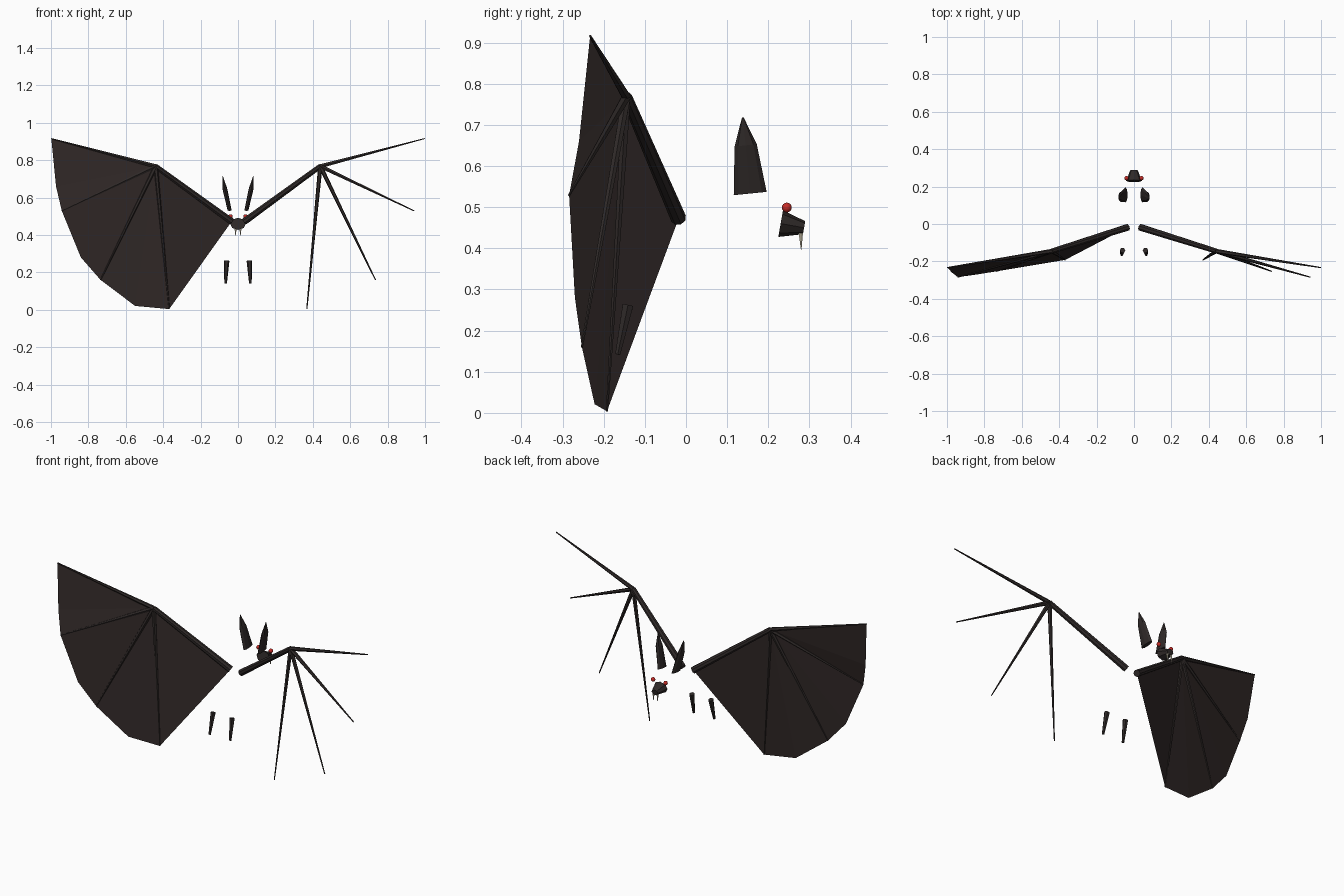
import bpy, bmesh, math
from mathutils import Vector

if "Cube" in bpy.data.objects:
    bpy.data.objects.remove(bpy.data.objects["Cube"])


def material(name, rgb):
    m = bpy.data.materials.new(name)
    m.diffuse_color = (*rgb, 1)
    m.use_nodes = True
    m.node_tree.nodes["Principled BSDF"].inputs["Base Color"].default_value = m.diffuse_color
    return m


FUR = material("dark fur", (0.028, 0.022, 0.021))
SKIN = material("wing skin", (0.030, 0.021, 0.020))
RED = material("eye red", (0.55, 0.025, 0.02))
BONE = material("tooth ivory", (0.72, 0.66, 0.50))


def finish(name, bm, mat, smooth=False):
    bmesh.ops.recalc_face_normals(bm, faces=bm.faces)
    me = bpy.data.meshes.new(name)
    bm.to_mesh(me)
    bm.free()
    me.materials.append(mat)
    for p in me.polygons:
        p.use_smooth = smooth
    ob = bpy.data.objects.new(name, me)
    bpy.context.collection.objects.link(ob)
    return ob


def loft(name, rings, mat):
    """Skin a list of equal-length rings and cap both ends."""
    bm = bmesh.new()
    loops = [[bm.verts.new(p) for p in r] for r in rings]
    n = len(loops[0])
    for a, b in zip(loops, loops[1:]):
        for i in range(n):
            j = (i + 1) % n
            bm.faces.new((a[i], a[j], b[j], b[i]))
    bm.faces.new(loops[0])
    bm.faces.new(loops[-1])
    return finish(name, bm, mat)


def rod(name, a, b, r1, r2, mat, sides=6, wide=1.0):
    """Tapered rod from a to b, optionally widened in x."""
    a, b = Vector(a), Vector(b)
    d = (b - a).normalized()
    ref = Vector((1, 0, 0)) if abs(d.x) < 0.8 else Vector((0, 1, 0))
    u = (ref - d * ref.dot(d)).normalized()
    v = d.cross(u)
    ang = [math.tau * i / sides for i in range(sides)]
    rings = [[c + u * math.cos(t) * r * wide + v * math.sin(t) * r for t in ang]
             for c, r in ((a, r1), (b, r2))]
    return loft(name, rings, mat)


def side(p, s):
    return (p[0] * s, p[1], p[2])


SHOULDER = (0.034, -0.018, 0.472)
ELBOW = (0.44, -0.145, 0.768)
TIPS = [(0.998, -0.233, 0.916), (0.942, -0.284, 0.529),
        (0.735, -0.253, 0.16), (0.368, -0.192, 0.004)]
SCALLOPS = [(0.973, -0.260, 0.66), (0.84, -0.270, 0.28), (0.55, -0.222, 0.021)]

for s, tag in ((1, "right"), (-1, "left")):
    # wing arm and fingers
    rod(f"{tag}_wing_arm", side(SHOULDER, s), side(ELBOW, s), 0.019, 0.014, FUR, 8)
    for k, tip in enumerate(TIPS):
        rod(f"{tag}_wing_finger_{k + 1}", side(ELBOW, s), side(tip, s), 0.012, 0.003, FUR)

    # ear: flat blade, rings of (x centre, half x, y centre, half y, z)
    levels = [(0.045, 0.011, 0.156, 0.040, 0.533),
              (0.071, 0.013, 0.145, 0.027, 0.650),
              (0.083, 0.001, 0.138, 0.002, 0.718)]
    rings = [[(s * (x + hx * math.cos(t)), y + hy * math.sin(t),
               z + 0.1 * hy * math.sin(t))
              for t in [math.tau * i / 8 for i in range(8)]]
             for x, hx, y, hy, z in levels]
    loft(f"{tag}_ear", rings, FUR)

    # hind leg
    rod(f"{tag}_leg", (s * 0.061, -0.141, 0.262), (s * 0.066, -0.166, 0.142),
        0.015, 0.007, FUR)

    # eye
    bm = bmesh.new()
    bmesh.ops.create_uvsphere(bm, u_segments=12, v_segments=8, radius=0.012)
    eye = finish(f"{tag}_eye", bm, RED, True)
    eye.location = (s * 0.040, 0.245, 0.499)

    # fang
    rod(f"{tag}_fang", (s * 0.013, 0.279, 0.437), (s * 0.013, 0.280, 0.396),
        0.006, 0.0008, BONE)

# snout
rod("snout", (0, 0.230, 0.460), (0, 0.287, 0.450), 0.033, 0.016, FUR, 8, 1.28)

# membrane on the left wing: a fan of flat panels around the elbow
bm = bmesh.new()
edge = [TIPS[0]]
for mid, tip in zip(SCALLOPS, TIPS[1:]):
    edge += [mid, tip]
edge.append(SHOULDER)
hub = bm.verts.new(side(ELBOW, -1))
rim = [bm.verts.new(side(p, -1)) for p in edge]
for a, b in zip(rim, rim[1:]):
    bm.faces.new((hub, a, b))
finish("left_wing_membrane", bm, SKIN)
